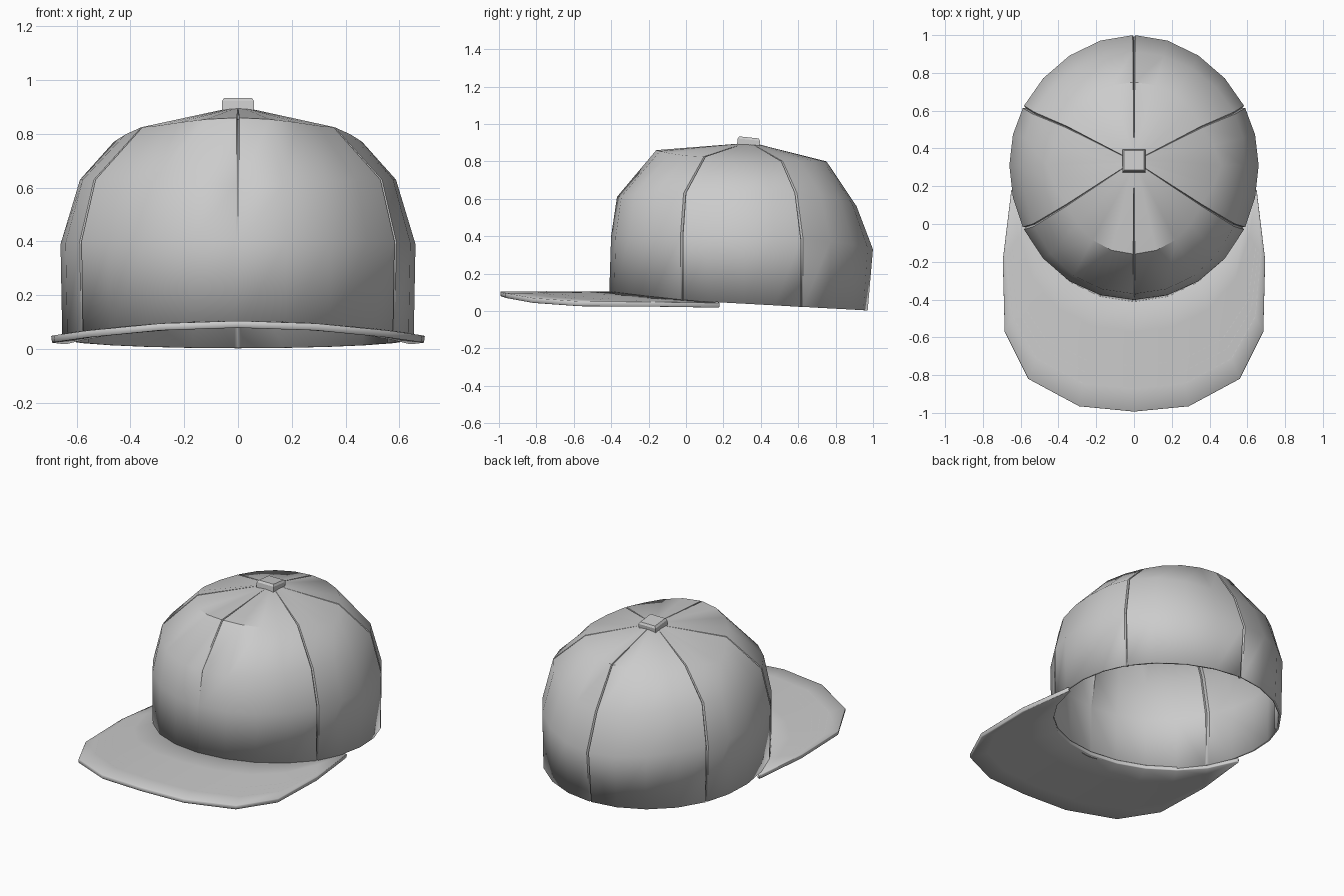
import bpy
from math import radians, sin, cos
from mathutils import Vector, Matrix

if "Cube" in bpy.data.objects:
    bpy.data.objects.remove(bpy.data.objects["Cube"])


def make(name, verts, faces, smooth=None):
    me = bpy.data.meshes.new(name)
    me.from_pydata([tuple(v) for v in verts], [], faces)
    me.update()
    ob = bpy.data.objects.new(name, me)
    bpy.context.collection.objects.link(ob)
    if smooth:
        bpy.ops.object.select_all(action='DESELECT')
        ob.select_set(True)
        bpy.context.view_layer.objects.active = ob
        bpy.ops.object.shade_smooth_by_angle(angle=radians(smooth))
    return ob


def modifier(ob, kind, **props):
    m = ob.modifiers.new(kind.title(), kind)
    for k, v in props.items():
        setattr(m, k, v)


def interp(keys, vals, t):
    for a, b, p, q in zip(keys, keys[1:], vals, vals[1:]):
        if t <= b:
            f = (t - a) / (b - a)
            f = f * f * (3 - 2 * f)
            return p + (q - p) * f
    return vals[-1]


A, B, CY = 0.66, 0.70, 0.31          # crown ellipse
KEYS = [-90, -27.5, 0, 27.5, 90]     # front, front seam, side, rear seam, back

# Crown rows: x scale, y scale and height at each key angle
ROWS = [
    ([1.0, .99, .99, .99, .96], [1.03, 1.03, 1.0, .96, .945], None),
    ([1.0, 1.0, 1.0, 1.0, .99], [1.015, 1.03, 1.0, .96, .985], [.40, .40, .39, .38, .33]),
    ([.96, .91, .89, .91, .88], [.97, .98, .9, .86, .86], [.61, .63, .63, .63, .56]),
    ([.67, .61, .70, .61, .64], [.67, .65, .66, .63, .63], [.86, .825, .77, .80, .80]),
    ([.06] * 5, [.06] * 5, [.895] * 5),
]

# Angles around the crown: six panels, each seam is a narrow pressed groove
seams = [-90, -27.5, 27.5, 90, 152.5, 207.5]
angles = []
for s, e in zip(seams, seams[1:] + [270]):
    angles += [(s, True), (s + .6, False)]
    angles += [(s + (e - s) * k / 4, False) for k in (1, 2, 3)]
    angles.append((e - .6, False))

verts, faces = [], []
n = len(angles)
for r, (sx, sy, hz) in enumerate(ROWS):
    for deg, groove in angles:
        key = deg if deg <= 90 else 180 - deg
        d = 0
        if groove:
            d = .012
            if deg == -90:
                d = (0, 0, .008, .012, .012)[r]
        x = A * interp(KEYS, sx, key) * cos(radians(deg))
        y = B * interp(KEYS, sy, key) * sin(radians(deg))
        y += CY + (.02 if r == 4 else 0)
        z = interp(KEYS, hz, key) if hz else .045 - .042 * (y - .2) / .77
        if r < 3:
            v = Vector((x, y - CY))
            v -= v.normalized() * d
            x, y = v.x, v.y + CY
        else:
            z -= d
        verts.append((x, y, z))
for r in range(len(ROWS) - 1):
    for i in range(n):
        j = (i + 1) % n
        faces.append((r * n + i, r * n + j, (r + 1) * n + j, (r + 1) * n + i))
faces.append(tuple(range(4 * n, 5 * n)))
crown = make("crown", verts, faces, 50)
modifier(crown, 'SOLIDIFY', thickness=.014, offset=-1)

# Brim: sheet between the crown edge and an angular outer edge
outer = [(.65, .18), (.695, -.19), (.685, -.57), (.56, -.82), (.29, -.965), (0, -.993)]
inner = [(A * .98 * cos(radians(t)), CY + B * sin(radians(t)))
         for t in (-11, -27.5, -43, -59, -74, -90)]


def both_sides(half):
    return half + [(-x, y) for x, y in half[-2::-1]]


outer, inner = both_sides(outer), both_sides(inner)


def brim_point(i, v):
    p = Vector(inner[i]).lerp(Vector(outer[i]), v)
    z = .105 - .055 * (p.x / .69) ** 2 - .013 * max(0, (p.y + .2) / .38)
    return Vector((p.x, p.y, z))


steps = [0, .3, .6, .7, .8, 1]
m = len(outer)
verts = [brim_point(i, v) for v in steps for i in range(m)]
faces = [(r * m + i, r * m + i + 1, (r + 1) * m + i + 1, (r + 1) * m + i)
         for r in range(len(steps) - 1) for i in range(m - 1)]
brim = make("brim", verts, faces)
if brim.data.polygons[0].normal.z < 0:
    brim.data.flip_normals()
bpy.context.view_layer.objects.active = brim
brim.select_set(True)
bpy.ops.object.shade_smooth_by_angle(angle=radians(40))
modifier(brim, 'SOLIDIFY', thickness=.026, offset=-1)
modifier(brim, 'BEVEL', width=.007, segments=1, limit_method='ANGLE', angle_limit=radians(60))

# Rows of stitching laid on the brim
verts, faces = [], []
for v in (.6, .7, .8):
    for i in range(1, m - 2):
        a, b = brim_point(i, v), brim_point(i + 1, v)
        side = Vector((a.y - b.y, b.x - a.x, 0)).normalized() * .002
        up = Vector((0, 0, .0015))
        for k in range(8):
            p, q = a.lerp(b, (k + .2) / 8), a.lerp(b, (k + .7) / 8)
            c = len(verts)
            verts += [p - side + up, q - side + up, q + side + up, p + side + up]
            faces.append((c, c + 1, c + 2, c + 3))
make("brim_stitching", verts, faces)

# Square button on top, tilted slightly back
verts = [(sx * w, sy * w, z) for z, w in ((-.025, .06), (.01, .06), (.022, .052))
         for sx, sy in ((-1, -1), (1, -1), (1, 1), (-1, 1))]
faces = [(r + i, r + (i + 1) % 4, r + 4 + (i + 1) % 4, r + 4 + i)
         for r in (0, 4) for i in range(4)] + [(3, 2, 1, 0), (8, 9, 10, 11)]
button = make("top_button", verts, faces)
button.matrix_world = Matrix.Translation((0, .335, .906)) @ Matrix.Rotation(radians(-6), 4, 'X')
